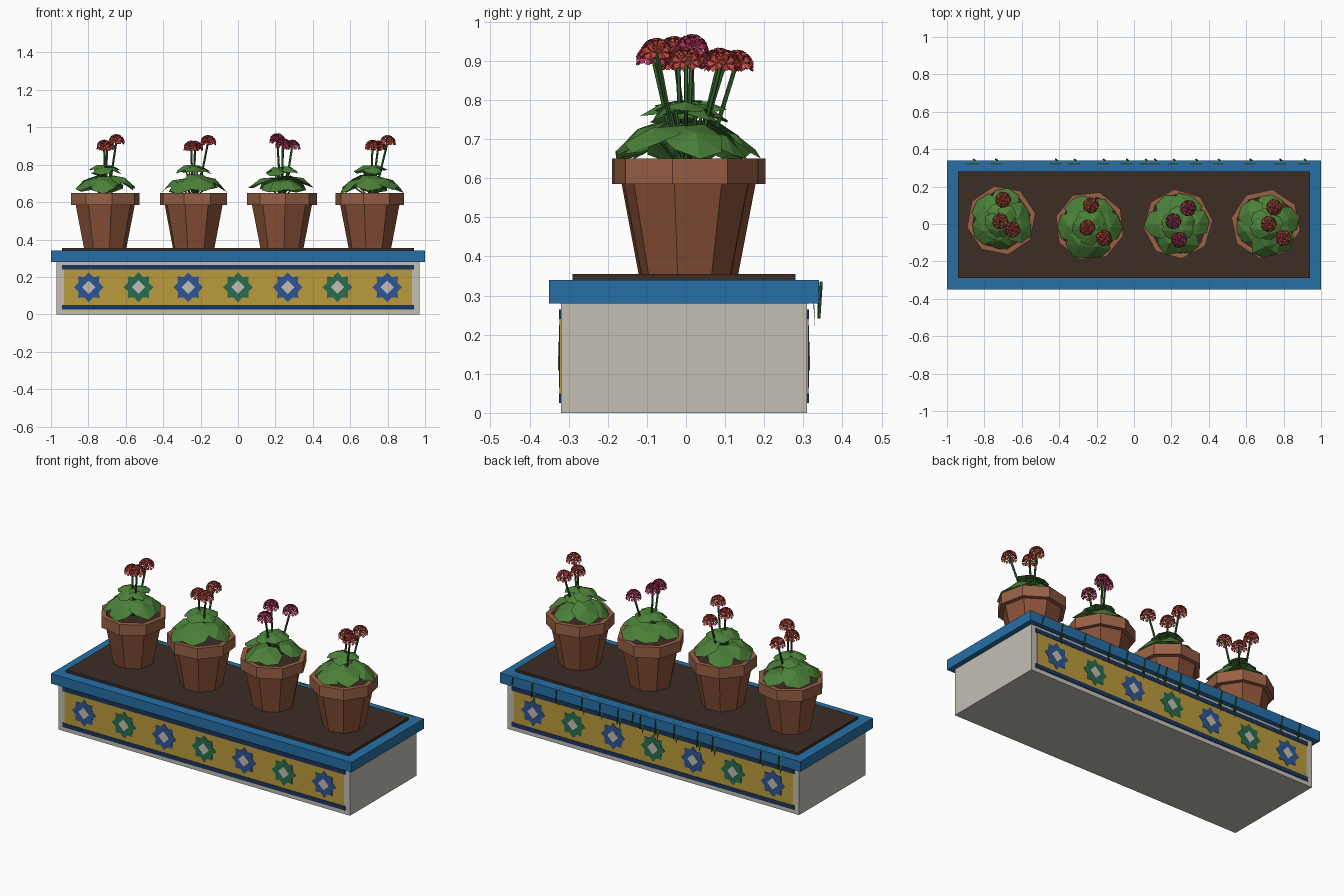
import bpy, bmesh, math, random
from mathutils import Vector, Matrix

if "Cube" in bpy.data.objects:
    bpy.data.objects.remove(bpy.data.objects["Cube"])

random.seed(4)
TAU = math.tau


def mat(name, r, g, b):
    m = bpy.data.materials.new(name)
    m.diffuse_color = (r, g, b, 1)
    m.use_nodes = True
    m.node_tree.nodes["Principled BSDF"].inputs["Base Color"].default_value = m.diffuse_color
    return m


PLASTER = mat("plaster", .55, .52, .46)
BLUE = mat("rim_blue", .02, .16, .38)
NAVY = mat("navy", .012, .035, .11)
YELLOW = mat("ochre", .5, .33, .045)
STAR_BLUE = mat("star_blue", .025, .09, .3)
STAR_GREEN = mat("star_green", .02, .15, .08)
TERRA = mat("terracotta", .26, .085, .04)
RIM = mat("terracotta_rim", .32, .12, .06)
SOIL = mat("soil", .045, .026, .018)
LEAF = mat("leaf", .07, .22, .04)
STEM = mat("stem", .03, .11, .025)
RED = mat("red_petals", .5, .06, .045)
PINK = mat("pink_petals", .42, .03, .1)


def finish(bm, name, m):
    me = bpy.data.meshes.new(name)
    bm.to_mesh(me)
    bm.free()
    me.materials.append(m)
    ob = bpy.data.objects.new(name, me)
    bpy.context.collection.objects.link(ob)
    return ob


def box(name, x, y, z, m):
    bm = bmesh.new()
    size = Vector((x[1] - x[0], y[1] - y[0], z[1] - z[0]))
    mid = Vector((sum(x) / 2, sum(y) / 2, sum(z) / 2))
    bmesh.ops.create_cube(bm, size=1, matrix=Matrix.Translation(mid) @ Matrix.Diagonal(size).to_4x4())
    return finish(bm, name, m)


def prism(name, pts, y0, y1, m):
    """Extrude an x-z outline from y0 to y1."""
    bm = bmesh.new()
    f = bm.faces.new([bm.verts.new((x, y0, z)) for x, z in pts])
    ext = bmesh.ops.extrude_face_region(bm, geom=[f])
    for v in ext["geom"]:
        if isinstance(v, bmesh.types.BMVert):
            v.co.y = y1
    bmesh.ops.recalc_face_normals(bm, faces=bm.faces)
    return finish(bm, name, m)


def lathe(name, profile, loc, turn, m, sides=8):
    bm = bmesh.new()
    rings = [[bm.verts.new((loc[0] + r * math.cos(turn + TAU * i / sides),
                            loc[1] + r * math.sin(turn + TAU * i / sides), z))
              for i in range(sides)] for r, z in profile]
    for a, b in zip(rings, rings[1:]):
        for i in range(sides):
            j = (i + 1) % sides
            bm.faces.new((a[i], a[j], b[j], b[i]))
    bm.faces.new(rings[0][::-1])
    bm.faces.new(rings[-1])
    bmesh.ops.recalc_face_normals(bm, faces=bm.faces)
    return finish(bm, name, m)


def rod(bm, a, b, r):
    a, b = Vector(a), Vector(b)
    d = b - a
    mx = Matrix.Translation((a + b) / 2) @ d.to_track_quat('Z', 'Y').to_matrix().to_4x4()
    bmesh.ops.create_cone(bm, cap_ends=True, segments=5, radius1=r, radius2=r, depth=d.length, matrix=mx)


def leaf(bm, base, ang, dist, z, tilt, r):
    """Faceted cupped disc leaning outward from the plant's centre."""
    mx = (Matrix.Translation((base[0], base[1], z)) @ Matrix.Rotation(ang, 4, 'Z')
          @ Matrix.Translation((dist, 0, 0)) @ Matrix.Rotation(tilt, 4, 'Y'))
    c = bm.verts.new(mx @ Vector((0, 0, r * .22)))
    ring = []
    for i in range(7):
        k = r * random.uniform(.9, 1.08)
        a = TAU * i / 7
        ring.append(bm.verts.new(mx @ Vector((k * math.cos(a), k * math.sin(a), -r * random.uniform(0, .2)))))
    for i in range(7):
        bm.faces.new((c, ring[i], ring[(i + 1) % 7]))


def flower_head(bm, c):
    """Dome of small five-petalled florets."""
    dirs = [(0, 0)] + [(.65, TAU * i / 5) for i in range(5)] + [(1.3, TAU * (i + .5) / 7) for i in range(7)]
    for th, ph in dirs:
        n = Vector((math.sin(th) * math.cos(ph), math.sin(th) * math.sin(ph), math.cos(th)))
        mx = (Matrix.Translation(Vector(c) + n * .036) @ n.to_track_quat('Z', 'Y').to_matrix().to_4x4()
              @ Matrix.Rotation(random.uniform(0, 1), 4, 'Z'))
        for k in range(5):
            rot = mx @ Matrix.Rotation(TAU * k / 5, 4, 'Z')
            bm.faces.new([bm.verts.new(rot @ Vector(p)) for p in
                          ((0, 0, -.006), (.017, -.009, .003), (.024, 0, .001), (.017, .009, .003))])


# planter trough
box("trough_body", (-.97, .97), (-.32, .31), (0, .285), PLASTER)
box("trough_rim", (-1, 1), (-.35, .34), (.28, .34), BLUE)
box("trough_soil", (-.94, .94), (-.29, .28), (.33, .355), SOIL)

# tiled bands on front and back
for side, y, s in (("front", -.32, -1), ("back", .31, 1)):
    def layer(t):
        return tuple(sorted((y - s * .005, y + s * t)))
    box(side + "_tile_panel", (-.93, .93), layer(.003), (.05, .24), YELLOW)
    box(side + "_lower_stripe", (-.94, .94), layer(.005), (.025, .05), NAVY)
    box(side + "_upper_stripe", (-.94, .94), layer(.005), (.24, .265), NAVY)
    for i in range(7):
        cx = (i - 3) * .266
        star = [(cx + r * math.cos(TAU * k / 16), .145 + r * math.sin(TAU * k / 16))
                for k in range(16) for r in [.08 if k % 2 == 0 else .06]]
        prism(f"{side}_star_{i}", star, y, y + s * .005, STAR_GREEN if i % 2 else STAR_BLUE)
        dia = [(cx + .036 * math.cos(TAU * k / 4), .145 + .036 * math.sin(TAU * k / 4)) for k in range(4)]
        prism(f"{side}_star_centre_{i}", dia, y, y + s * .007, PLASTER)

# potted flowers: pot centre, turn, petal material, flower head positions
plants = [
    ((-.71, .02), .2, RED, [(-.70, .13, .885), (-.715, .015, .89), (-.65, -.03, .92)]),
    ((-.237, -.01), .5, RED, [(-.23, .10, .885), (-.25, -.02, .885), (-.16, -.075, .915)]),
    ((.235, 0), .1, PINK, [(.29, .085, .89), (.21, .015, .925), (.24, -.085, .90)]),
    ((.705, 0), .6, RED, [(.75, .09, .885), (.72, 0, .89), (.80, -.075, .915)]),
]
for n, (c, turn, petal, heads) in enumerate(plants):
    lathe(f"pot_{n}", [(.115, .35), (.162, .59)], c, turn, TERRA)
    lathe(f"pot_rim_{n}", [(.155, .585), (.187, .585), (.187, .65), (.158, .65), (.155, .60)], c, turn, RIM)
    lathe(f"pot_soil_{n}", [(.157, .60), (.157, .632)], c, turn, SOIL)
    lv, st, fl = bmesh.new(), bmesh.new(), bmesh.new()
    for count, dist, z, tilt, r in ((6, .105, .705, .5, .082), (5, .045, .775, .3, .055)):
        start = random.uniform(0, TAU)
        for i in range(count):
            a = start + TAU * i / count + random.uniform(-.15, .15)
            d = dist * random.uniform(.9, 1.08)
            zz = z + random.uniform(-.012, .012)
            leaf(lv, c, a, d, zz, tilt + random.uniform(-.1, .15), r * random.uniform(.9, 1.1))
            rod(st, (c[0], c[1], .62), (c[0] + d * math.cos(a), c[1] + d * math.sin(a), zz), .004)
    for h in heads:
        foot = (c[0] + (h[0] - c[0]) * .25, c[1] + (h[1] - c[1]) * .25, .63)
        rod(st, foot, (h[0], h[1], h[2] + .01), .006)
        flower_head(fl, h)
    finish(lv, f"leaves_{n}", LEAF)
    finish(st, f"stems_{n}", STEM)
    finish(fl, f"flowers_{n}", petal)

# trailing sprigs along the back edge
bm = bmesh.new()
for x in (-.86, -.74, -.42, -.32, -.165, -.04, .06, .11, .21, .33, .45, .62, .78, .91):
    w, low = random.uniform(.025, .035), random.uniform(.21, .26)
    bm.faces.new([bm.verts.new(p) for p in
                  ((x - w, .317, .342), (x + w, .317, .342), (x + w, .325, .344), (x - w, .325, .344))])
    bm.faces.new([bm.verts.new(p) for p in
                  ((x - .02, .325, .30), (x, .33, low), (x + .015, .325, .29))])
    rod(bm, (x, .346, .335), (x + .01, .34, low + .03), .004)
finish(bm, "trailing_sprigs", STEM)
